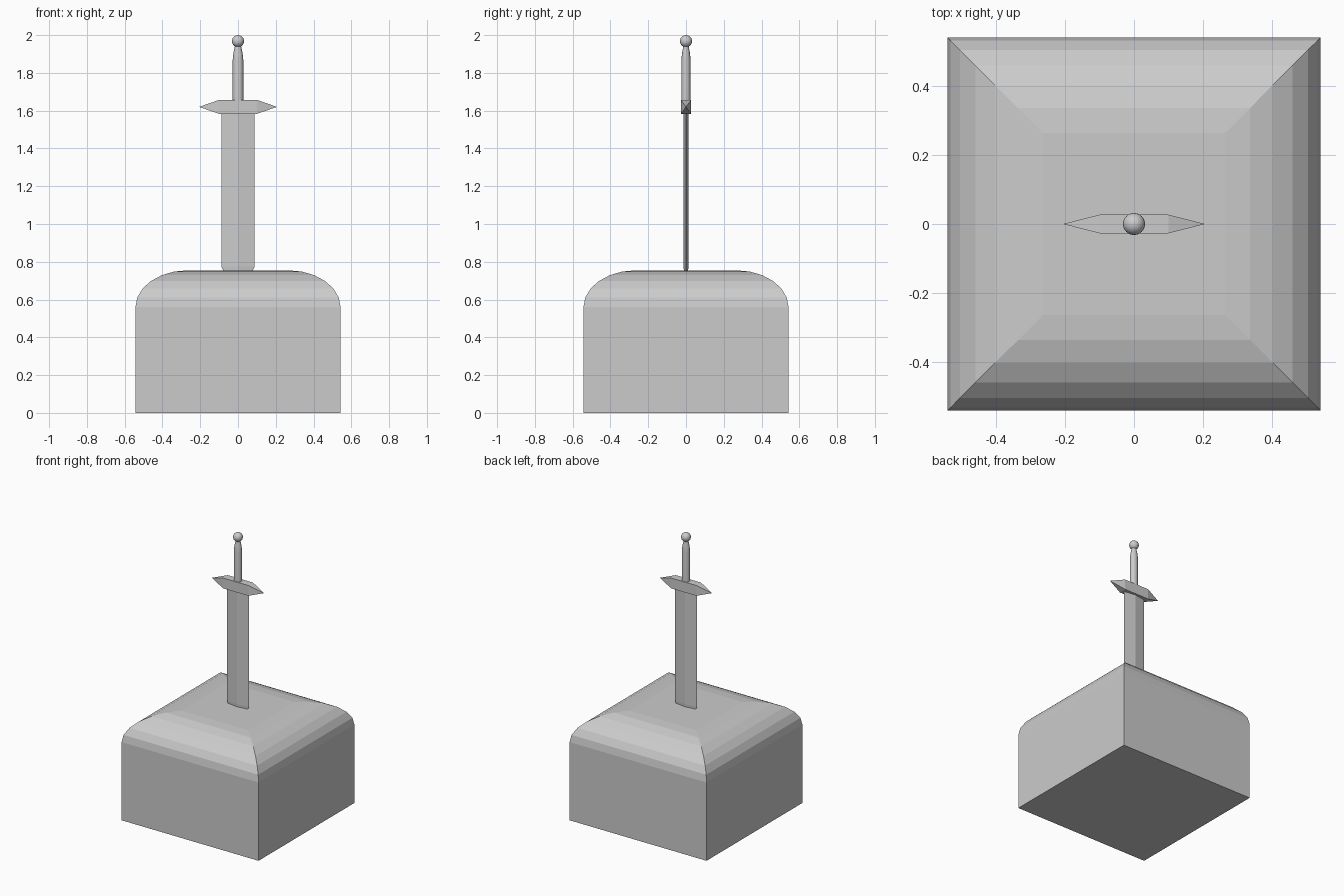
import bpy, bmesh
from math import sin, cos, radians, pi

if "Cube" in bpy.data.objects:
    bpy.data.objects.remove(bpy.data.objects["Cube"])


def loft(name, rings, smooth=False):
    """Skin a stack of equal-length vertex rings and cap both ends."""
    bm = bmesh.new()
    loops = [[bm.verts.new(p) for p in ring] for ring in rings]
    n = len(loops[0])
    for a, b in zip(loops, loops[1:]):
        for i in range(n):
            j = (i + 1) % n
            bm.faces.new((a[i], a[j], b[j], b[i]))
    bm.faces.new(loops[0][::-1])
    bm.faces.new(loops[-1])
    bmesh.ops.remove_doubles(bm, verts=bm.verts[:], dist=1e-5)
    bmesh.ops.recalc_face_normals(bm, faces=bm.faces[:])
    mesh = bpy.data.meshes.new(name)
    bm.to_mesh(mesh)
    bm.free()
    obj = bpy.data.objects.new(name, mesh)
    bpy.context.collection.objects.link(obj)
    if smooth:
        mesh.shade_smooth()
    return obj


def square(r, z):
    return [(-r, -r, z), (r, -r, z), (r, r, z), (-r, r, z)]


def diamond(rx, ry, z):
    return [(-rx, 0, z), (0, -ry, z), (rx, 0, z), (0, ry, z)]


def ellipse(rx, ry, z, n=12):
    return [(rx * cos(2 * pi * i / n), ry * sin(2 * pi * i / n), z) for i in range(n)]


# Stone block with a rounded upper edge
arc = [radians(15 * i) for i in range(7)]
loft("stone_block", [square(0.543, 0)] +
     [square(0.265 + 0.278 * cos(t), 0.56 + 0.195 * sin(t)) for t in arc])

# Ridged blade, its tip sunk into the stone
loft("blade", [diamond(rx, ry, z) for rx, ry, z in
               [(0.01, 0.002, 0.66), (0.078, 0.011, 0.752),
                (0.088, 0.013, 0.775), (0.088, 0.013, 1.60)]])

# Crossguard: square bar with pyramid ends
loft("crossguard", [[(x, -y, 1.62 - z), (x, y, 1.62 - z), (x, y, 1.62 + z), (x, -y, 1.62 + z)]
                    for x, y, z in [(-0.205, 0.0005, 0.0005), (-0.10, 0.027, 0.037),
                                    (0.10, 0.027, 0.037), (0.205, 0.0005, 0.0005)]])

# Grip, narrowing towards the pommel
grip = loft("grip", [ellipse(r, r * 0.86, z) for r, z in
                     [(0.028, 1.64), (0.028, 1.87), (0.025, 1.90), (0.015, 1.95)]])
for p in grip.data.polygons:
    p.use_smooth = len(p.vertices) == 4

# Pommel
bpy.ops.mesh.primitive_uv_sphere_add(segments=24, ring_count=14, radius=0.032,
                                     location=(0, 0, 1.968))
bpy.context.object.name = "pommel"
bpy.ops.object.shade_smooth()
